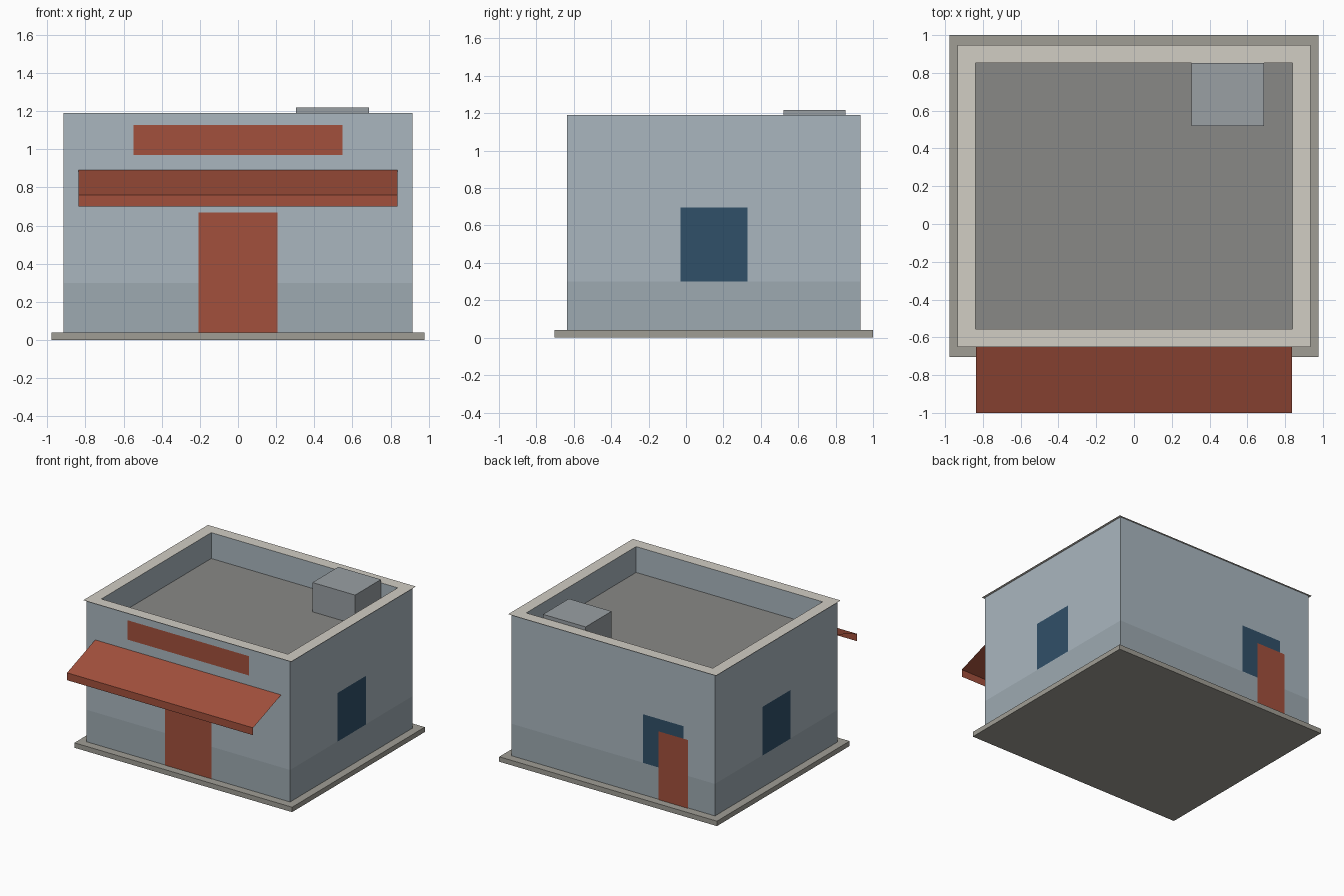
import bpy

if "Cube" in bpy.data.objects:
    bpy.data.objects.remove(bpy.data.objects["Cube"])

CY = 0.1485                      # centre of the building in y
FRONT, BACK, SIDE = CY - 0.785, CY + 0.785, 0.914
BASE, BAND, ROOF, TOP = 0.04, 0.30, 0.98, 1.19
GAP = 0.003                      # panels sit just off the walls


def material(name, *rgb):
    m = bpy.data.materials.new(name)
    m.diffuse_color = (*rgb, 1)
    m.use_nodes = True
    m.node_tree.nodes["Principled BSDF"].inputs["Base Color"].default_value = m.diffuse_color
    return m


WALL = material("pale_blue", 0.40, 0.47, 0.52)
LOWER = material("lower_blue", 0.34, 0.40, 0.44)
RED = material("brick_red", 0.36, 0.08, 0.045)
GLASS = material("dark_blue", 0.03, 0.08, 0.14)
COPING = material("warm_white", 0.64, 0.61, 0.55)
STONE = material("stone", 0.35, 0.34, 0.30)
TAR = material("roof_grey", 0.25, 0.25, 0.24)
METAL = material("metal_grey", 0.32, 0.35, 0.37)


def mesh(name, verts, faces, mat):
    me = bpy.data.meshes.new(name)
    me.from_pydata(verts, [], faces)
    me.materials.append(mat)
    ob = bpy.data.objects.new(name, me)
    bpy.context.collection.objects.link(ob)
    return ob


def box(name, x0, x1, y0, y1, z0, z1, mat):
    bpy.ops.mesh.primitive_cube_add(
        size=1, location=((x0 + x1) / 2, (y0 + y1) / 2, (z0 + z1) / 2))
    ob = bpy.context.object
    ob.name = name
    for v in ob.data.vertices:
        v.co.x *= x1 - x0
        v.co.y *= y1 - y0
        v.co.z *= z1 - z0
    ob.data.materials.append(mat)


def ring(hx, hy, z):
    return [(-hx, CY - hy, z), (hx, CY - hy, z), (hx, CY + hy, z), (-hx, CY + hy, z)]


def band(name, lower, upper, mat):
    """Four quads joining two rectangular rings."""
    faces = [(i, (i + 1) % 4, (i + 1) % 4 + 4, i + 4) for i in range(4)]
    return mesh(name, lower + upper, faces, mat)


def panel(name, p, q, z0, z1, mat):
    """Flat upright panel from p to q, facing right of the p-q direction."""
    mesh(name, [(*p, z0), (*q, z0), (*q, z1), (*p, z1)], [(0, 1, 2, 3)], mat)


# Plinth and walls
box("plinth", -0.978, 0.978, CY - 0.8515, CY + 0.8515, 0, BASE, STONE)
band("lower_walls", ring(SIDE, 0.785, BASE), ring(SIDE, 0.785, BAND), LOWER)
band("upper_walls", ring(SIDE, 0.785, BAND), ring(SIDE, 0.785, TOP), WALL)

# Parapet: thin coping, inner faces and sunken roof
IX, IY = 0.838, 0.705
band("coping", ring(0.934, 0.80, TOP), ring(IX, IY, TOP), COPING)
band("parapet_inside", ring(IX, IY, TOP), ring(IX, IY, ROOF), WALL)
mesh("roof", ring(IX, IY, ROOF), [(0, 1, 2, 3)], TAR)
box("roof_unit", 0.305, 0.688, 0.52, 0.852, ROOF, 1.218, METAL)

# Front: door, sign board, awning
f = FRONT - GAP
panel("front_door", (-0.208, f), (0.208, f), BASE, 0.667, RED)
panel("sign_board", (-0.547, f), (0.547, f), 0.97, 1.127, RED)
AX = 0.836
profile = [(f, 0.89), (-1.0, 0.76), (-1.0, 0.70)]
mesh("awning", [(x, y, z) for y, z in profile for x in (-AX, AX)],
     [(2, 3, 1, 0), (4, 5, 3, 2)], RED)

# Side windows
panel("right_window", (SIDE + GAP, -0.03), (SIDE + GAP, 0.33), 0.30, 0.695, GLASS)
panel("left_window", (-SIDE - GAP, 0.33), (-SIDE - GAP, -0.03), 0.30, 0.695, GLASS)

# Back window and door, the door overlapping in front
panel("back_window", (-0.27, BACK + GAP), (-0.635, BACK + GAP), 0.30, 0.695, GLASS)
panel("back_door", (-0.412, BACK + 2 * GAP), (-0.675, BACK + 2 * GAP), BASE, 0.595, RED)
